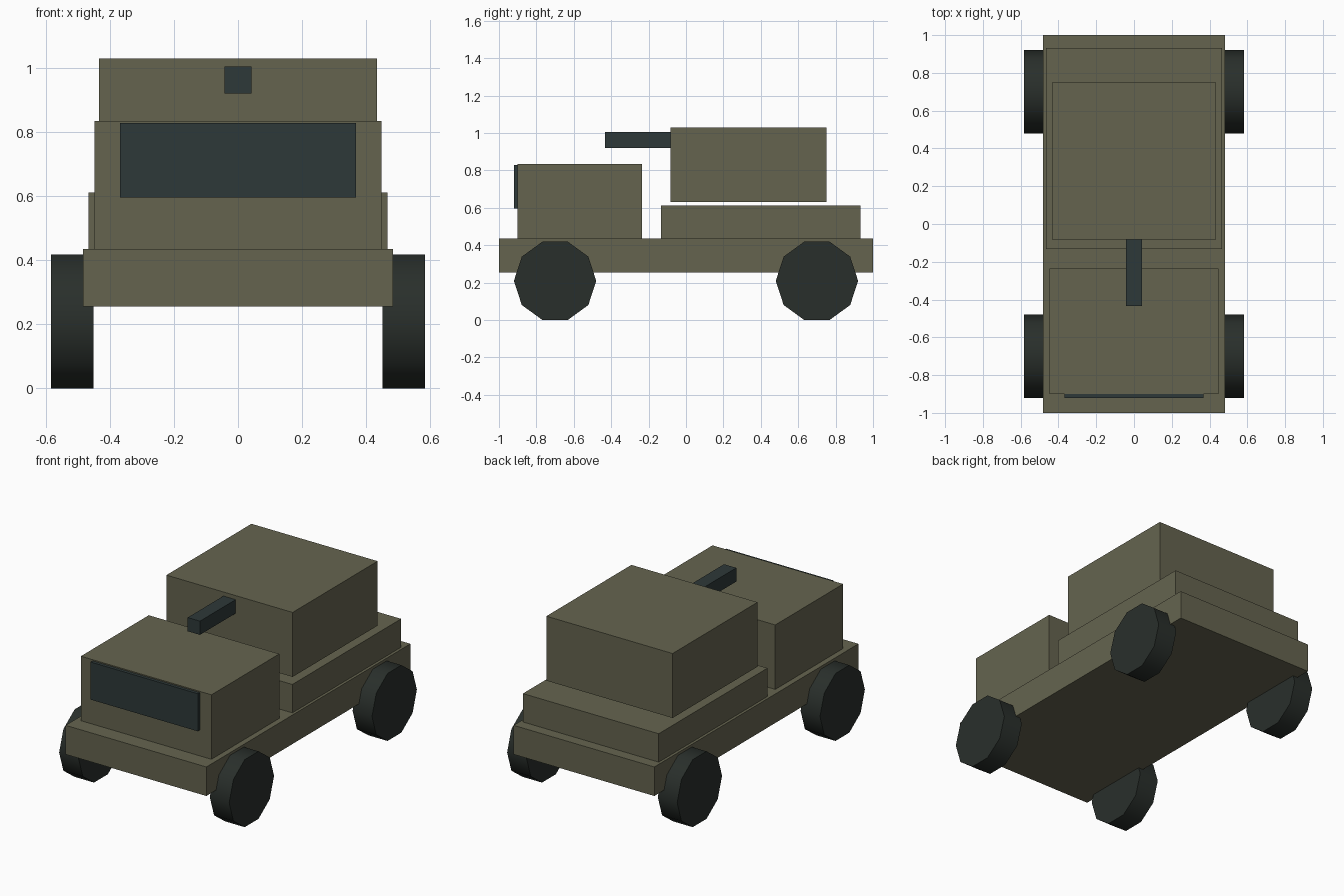
import bpy
from math import radians, pi

if "Cube" in bpy.data.objects:
    bpy.data.objects.remove(bpy.data.objects["Cube"])


def material(name, rgb):
    m = bpy.data.materials.new(name)
    m.diffuse_color = (*rgb, 1)
    m.use_nodes = True
    m.node_tree.nodes["Principled BSDF"].inputs["Base Color"].default_value = m.diffuse_color
    return m


olive = material("olive_paint", (0.13, 0.127, 0.078))
dark = material("dark_metal", (0.027, 0.04, 0.04))
rubber = material("rubber", (0.022, 0.028, 0.024))


def box(name, half_x, y, z, mat):
    """Box symmetric about x = 0, with y and z given as (min, max)."""
    bpy.ops.mesh.primitive_cube_add(
        size=1, location=(0, sum(y) / 2, sum(z) / 2))
    ob = bpy.context.object
    ob.name = name
    ob.scale = (2 * half_x, y[1] - y[0], z[1] - z[0])
    bpy.ops.object.transform_apply(location=False, rotation=False, scale=True)
    ob.data.materials.append(mat)
    return ob


# Hull
box("chassis", 0.483, (-1.0, 1.0), (0.255, 0.435), olive)
box("cab", 0.448, (-0.90, -0.235), (0.435, 0.835), olive)
box("rear_deck", 0.466, (-0.133, 0.933), (0.435, 0.611), olive)
box("windshield", 0.368, (-0.92, -0.90), (0.595, 0.828), dark)

# Raised rear body (small gap above the deck) and its barrel
box("upper_body", 0.433, (-0.083, 0.75), (0.63, 1.03), olive)
box("barrel", 0.042, (-0.433, -0.08), (0.92, 1.005), dark)

# Ten-sided wheels: corners fore and aft, flat side on the ground
for side, x in (("left", -0.517), ("right", 0.517)):
    for end, y in (("front", -0.70), ("rear", 0.70)):
        bpy.ops.mesh.primitive_cylinder_add(
            vertices=10, radius=0.22, depth=0.133,
            location=(x, y, 0.2092), rotation=(0, pi / 2, 0))
        wheel = bpy.context.object
        wheel.name = f"{end}_{side}_wheel"
        wheel.data.materials.append(rubber)
        bpy.ops.object.shade_smooth_by_angle(angle=radians(40))
